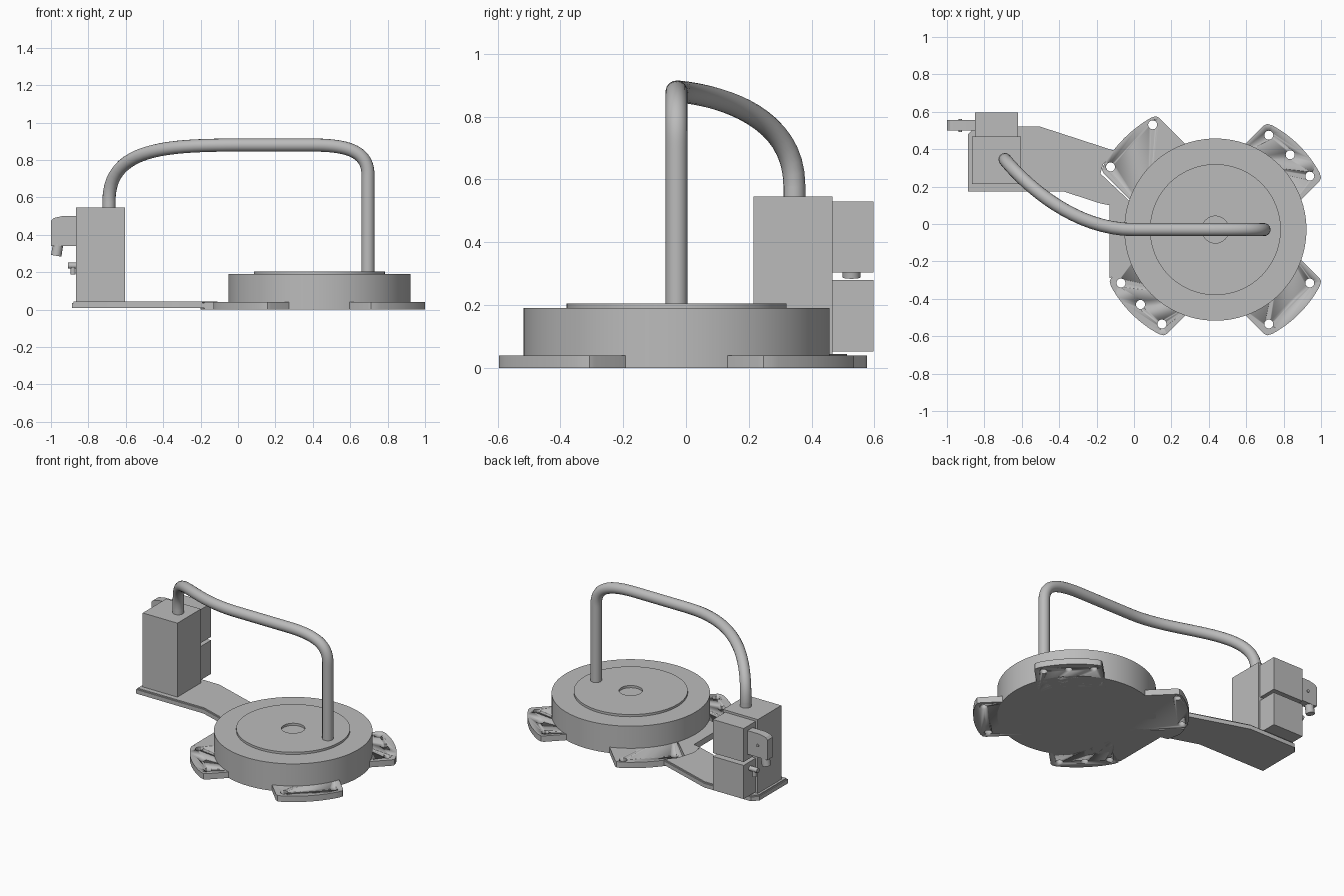
import bpy, bmesh, math
from mathutils import Vector, Matrix

if "Cube" in bpy.data.objects:
    bpy.data.objects.remove(bpy.data.objects["Cube"], do_unlink=True)

grey = bpy.data.materials.new("plain grey")
grey.use_nodes = True
grey.diffuse_color = (0.5, 0.5, 0.5, 1)
grey.node_tree.nodes["Principled BSDF"].inputs["Base Color"].default_value = (0.5, 0.5, 0.5, 1)
CX, CY = 0.435, -0.03      # centre of the round housing


def finish(name, bm, smooth=False):
    bmesh.ops.recalc_face_normals(bm, faces=bm.faces)
    mesh = bpy.data.meshes.new(name)
    bm.to_mesh(mesh)
    bm.free()
    obj = bpy.data.objects.new(name, mesh)
    bpy.context.collection.objects.link(obj)
    mesh.materials.append(grey)
    if smooth:
        select(obj)
        bpy.ops.object.shade_smooth_by_angle(angle=math.radians(30))
    return obj


def select(obj):
    bpy.ops.object.select_all(action='DESELECT')
    obj.select_set(True)
    bpy.context.view_layer.objects.active = obj


def prism(name, points, offset):
    """Extrude a flat outline of 3D points along an offset."""
    bm = bmesh.new()
    face = bm.faces.new([bm.verts.new(p) for p in points])
    new = bmesh.ops.extrude_face_region(bm, geom=[face])["geom"]
    bmesh.ops.translate(bm, verts=[v for v in new if isinstance(v, bmesh.types.BMVert)],
                        vec=offset)
    return finish(name, bm, True)


def plate(name, outline, z0, z1):
    return prism(name, [(x, y, z0) for x, y in outline], (0, 0, z1 - z0))


def box(name, x0, x1, y0, y1, z0, z1):
    return plate(name, [(x0, y0), (x1, y0), (x1, y1), (x0, y1)], z0, z1)


def rod(name, start, end, r, sides=24):
    a, b = Vector(start), Vector(end)
    bm = bmesh.new()
    spin = (b - a).to_track_quat('Z', 'Y').to_matrix().to_4x4()
    bmesh.ops.create_cone(bm, cap_ends=True, segments=sides, radius1=r, radius2=r,
                          depth=(b - a).length,
                          matrix=Matrix.Translation((a + b) / 2) @ spin)
    return finish(name, bm, True)


# Round housing with raised cap and shallow centre recess
bm = bmesh.new()
profile = [(0, 0.19), (0.072, 0.19), (0.072, 0.205), (0.35, 0.205), (0.35, 0.19),
           (0.487, 0.19), (0.487, 0), (0, 0)]
verts = [bm.verts.new((r, 0, z)) for r, z in profile]
edges = [bm.edges.new(pair) for pair in zip(verts, verts[1:])]
bmesh.ops.spin(bm, geom=verts + edges, cent=(0, 0, 0), axis=(0, 0, 1),
               angle=math.tau, steps=96)
bmesh.ops.remove_doubles(bm, verts=bm.verts, dist=0.0001)
bmesh.ops.translate(bm, verts=bm.verts, vec=(CX, CY, 0))
finish("round_housing", bm, True)


# Mounting tabs with bolt holes
def mounting_tab(name, angle, radius, holes):
    half = 0.21
    sweep = math.asin((half - 0.03) / radius)
    along = math.sqrt(radius ** 2 - half ** 2) - 0.022
    arc = [(radius * math.cos(sweep * i / 8), radius * math.sin(sweep * i / 8))
           for i in range(-8, 9)]
    corner = (along + 0.018, half - 0.006)
    local = ([(0.3, -half), (along, -half), (corner[0], -corner[1])] + arc
             + [corner, (along, half), (0.3, half)])
    c, s = math.cos(math.radians(angle)), math.sin(math.radians(angle))

    def place(x, y):
        return CX + c * x - s * y, CY + s * x + c * y

    tab = plate(name, [place(*p) for p in local], 0, 0.04)
    for r, a in holes:
        a = math.radians(a)
        x, y = place(r * math.cos(a), r * math.sin(a))
        cutter = rod("hole_cutter", (x, y, -0.1), (x, y, 0.1), 0.024)
        cutter.hide_render = True
        mod = tab.modifiers.new("bolt hole", 'BOOLEAN')
        mod.operation, mod.solver, mod.object = 'DIFFERENCE', 'EXACT', cutter
        select(tab)
        bpy.ops.object.modifier_apply(modifier=mod.name)
        bpy.data.objects.remove(cutter, do_unlink=True)


pair = [(0.58, -15.5), (0.58, 15.5)]
mounting_tab("back_left_tab", 45, 0.635, pair + [(0.566, 0)])
mounting_tab("front_right_tab", 225, 0.635, pair + [(0.566, 0)])
mounting_tab("front_left_tab", 315, 0.635, pair)
mounting_tab("back_right_tab", 135, 0.69, [(0.653, -14.1), (0.653, 14.1)])

# Web joining the right-hand tabs, and the arm reaching out to the control box
plate("base_web", [(-0.13, -0.29), (-0.13, 0.1), (-0.18, 0.11), (-0.2, 0.2),
                   (-0.18, 0.27), (0, 0.1), (0.05, -0.2)], 0, 0.04)
plate("arm_lower", [(-0.887, 0.175), (-0.38, 0.175), (-0.18, 0.11), (-0.2, 0.2),
                    (-0.165, 0.32), (-0.1, 0.39), (-0.5, 0.52), (-0.85, 0.52),
                    (-0.887, 0.48)], 0.008, 0.036)
plate("arm_upper", [(-0.88, 0.182), (-0.38, 0.182), (-0.19, 0.12), (-0.2, 0.2),
                    (-0.165, 0.32), (-0.11, 0.385), (-0.5, 0.512), (-0.845, 0.512),
                    (-0.88, 0.476)], 0.036, 0.044)

# Control box with two modules on its back
box("control_box", -0.865, -0.605, 0.215, 0.467, 0.044, 0.545)
box("lower_module", -0.85, -0.62, 0.467, 0.597, 0.052, 0.28)
box("upper_module", -0.85, -0.62, 0.467, 0.597, 0.303, 0.53)

# Plug on the upper module, with its screw and cable gland
prism("plug", [(-0.85, 0.5, 0.34), (-0.85, 0.5, 0.5), (-0.94, 0.5, 0.5),
               (-0.985, 0.5, 0.49), (-1, 0.5, 0.475), (-1, 0.5, 0.34)], (0, 0.055, 0))
rod("plug_screw", (-0.928, 0.493, 0.42), (-0.928, 0.562, 0.42), 0.009)
rod("cable_gland", (-0.962, 0.527, 0.35), (-0.972, 0.527, 0.288), 0.028)

# Small fitting on the lower module
rod("fitting_stem", (-0.85, 0.527, 0.235), (-0.91, 0.527, 0.235), 0.016)
rod("fitting_nozzle", (-0.882, 0.527, 0.235), (-0.882, 0.527, 0.188), 0.013)

# Bent pipe from the box over to the housing
curve = bpy.data.curves.new("pipe_path", 'CURVE')
curve.dimensions = '3D'
curve.bevel_depth = 0.035
curve.bevel_resolution = 6
curve.resolution_u = 20
curve.use_fill_caps = True
# each row: handle before, point, handle after
path = [((-0.69, 0.345, 0.5), (-0.69, 0.345, 0.53), (-0.69, 0.345, 0.55)),
        ((-0.69, 0.345, 0.56), (-0.69, 0.345, 0.58), (-0.69, 0.345, 0.86)),
        ((-0.4, -0.03, 0.88), (0, -0.03, 0.88), (0.1, -0.03, 0.88)),
        ((0.3, -0.03, 0.88), (0.4, -0.03, 0.88), (0.6, -0.03, 0.88)),
        ((0.695, -0.03, 0.84), (0.695, -0.03, 0.72), (0.695, -0.03, 0.6)),
        ((0.695, -0.03, 0.4), (0.695, -0.03, 0.2), (0.695, -0.03, 0.19))]
spline = curve.splines.new('BEZIER')
spline.bezier_points.add(len(path) - 1)
for point, (before, co, after) in zip(spline.bezier_points, path):
    point.handle_left_type = point.handle_right_type = 'FREE'
    point.handle_left, point.co, point.handle_right = before, co, after
pipe = bpy.data.objects.new("bent_pipe", curve)
bpy.context.collection.objects.link(pipe)
curve.materials.append(grey)
select(pipe)
bpy.ops.object.convert(target='MESH')
bpy.ops.object.shade_smooth_by_angle(angle=math.radians(30))
